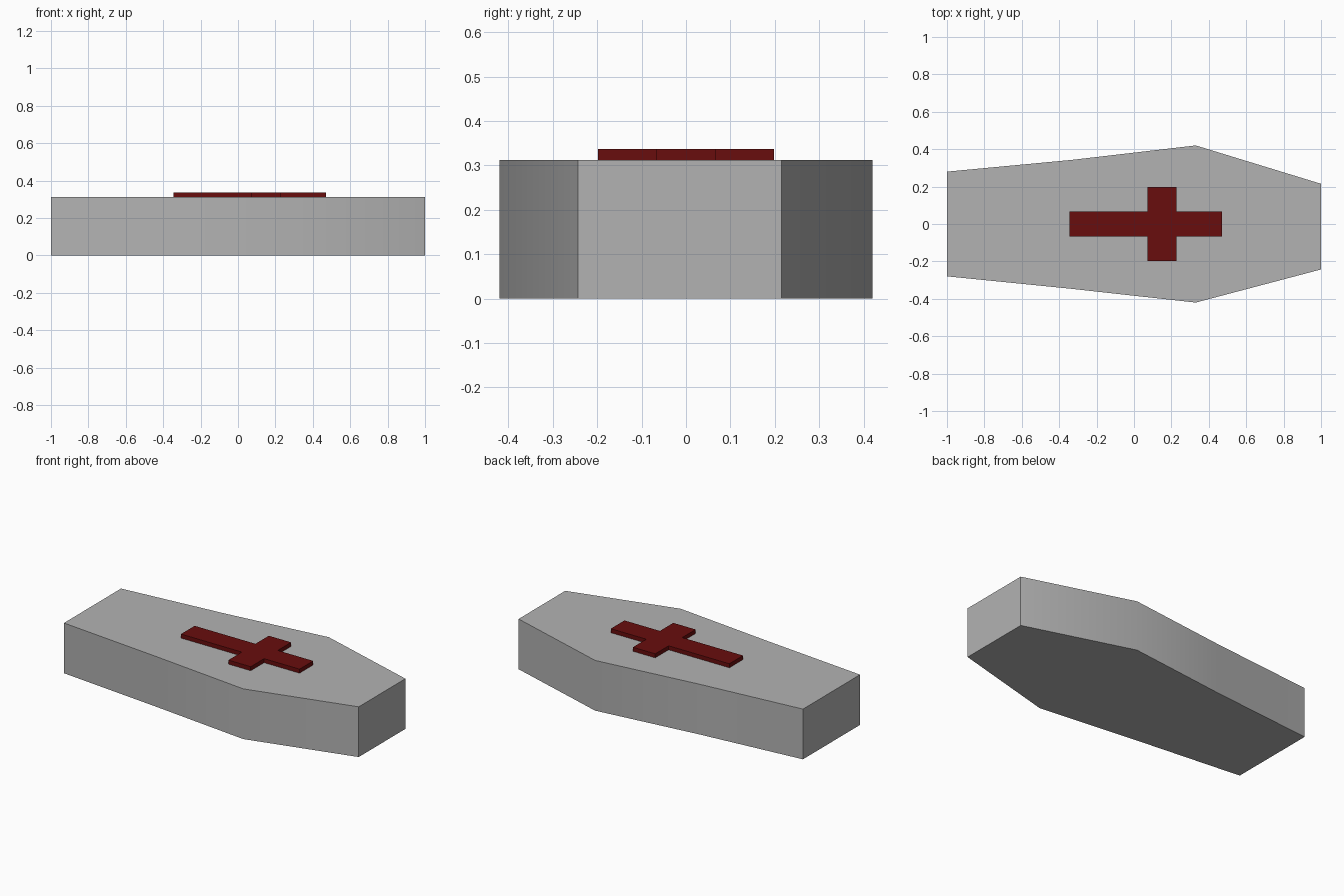
import bpy
import bmesh
import math

cube = bpy.data.objects.get("Cube")
if cube:
    bpy.data.objects.remove(cube, do_unlink=True)


def make_material(name, colour):
    mat = bpy.data.materials.new(name)
    mat.use_nodes = True
    mat.diffuse_color = colour
    mat.node_tree.nodes["Principled BSDF"].inputs["Base Color"].default_value = colour
    return mat


def extrude_outline(name, outline, bottom, top, mat):
    """Raise a closed outline into a solid slab."""
    bm = bmesh.new()
    base = bm.faces.new([bm.verts.new((x, y, bottom)) for x, y in outline])
    raised = bmesh.ops.extrude_face_region(bm, geom=[base], use_keep_orig=True)["geom"]
    verts = [v for v in raised if isinstance(v, bmesh.types.BMVert)]
    bmesh.ops.translate(bm, verts=verts, vec=(0, 0, top - bottom))
    bmesh.ops.recalc_face_normals(bm, faces=bm.faces)
    mesh = bpy.data.meshes.new(name)
    bm.to_mesh(mesh)
    bm.free()
    mesh.materials.append(mat)
    obj = bpy.data.objects.new(name, mesh)
    bpy.context.collection.objects.link(obj)
    return obj


stone = make_material("stone grey", (0.45, 0.45, 0.45, 1))
dark_red = make_material("dark red", (0.14, 0.004, 0.004, 1))

# Tapered casket body, widest at the shoulders
body = extrude_outline("casket_body", [
    (-1, -0.28), (-0.33, -0.347), (0.33, -0.42), (1, -0.243),
    (1, 0.215), (0.33, 0.42), (-0.33, 0.343), (-1, 0.28)], 0, 0.312, stone)
bpy.context.view_layer.objects.active = body
body.select_set(True)
bpy.ops.object.shade_smooth_by_angle(angle=math.radians(30))

# Raised cross on the lid: foot, head, arm start and end along x
foot, head, arm_a, arm_b = -0.345, 0.47, 0.073, 0.226
half, reach = 0.067, 0.198
extrude_outline("lid_cross", [
    (foot, -half), (arm_a, -half), (arm_a, -reach), (arm_b, -reach),
    (arm_b, -half), (head, -half), (head, half), (arm_b, half),
    (arm_b, reach), (arm_a, reach), (arm_a, half), (foot, half)],
    0.312, 0.337, dark_red)
